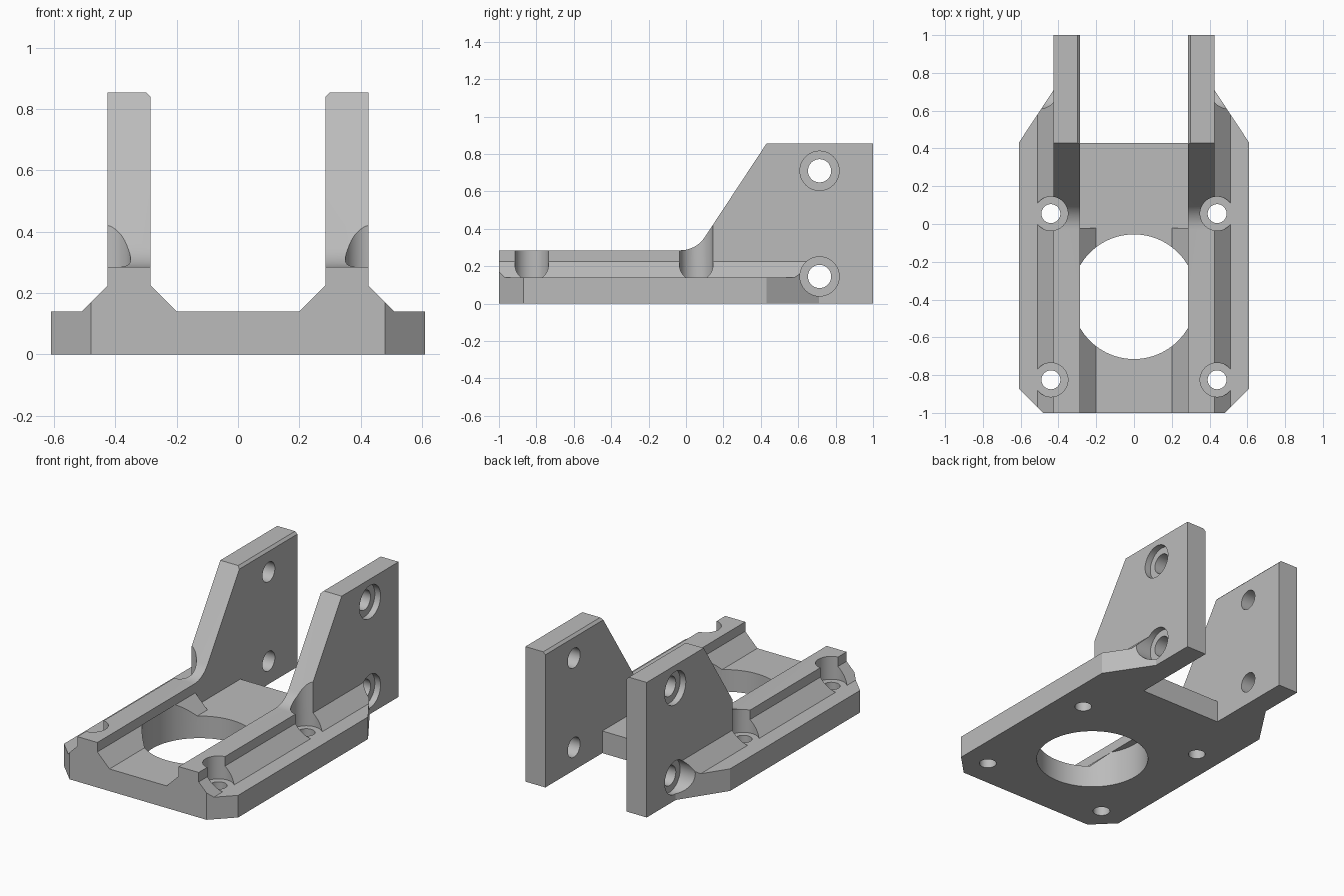
import bpy, bmesh, math
from mathutils import Vector, Matrix

cube = bpy.data.objects.get("Cube")
if cube:
    bpy.data.objects.remove(cube, do_unlink=True)

gray = bpy.data.materials.new("machined_gray")
gray.use_nodes = True
COLOR = (0.5, 0.5, 0.5, 1)
gray.diffuse_color = COLOR
gray.node_tree.nodes["Principled BSDF"].inputs["Base Color"].default_value = COLOR


def finish(name, bm):
    bmesh.ops.recalc_face_normals(bm, faces=bm.faces)
    mesh = bpy.data.meshes.new(name)
    bm.to_mesh(mesh)
    bm.free()
    mesh.materials.append(gray)
    obj = bpy.data.objects.new(name, mesh)
    bpy.context.collection.objects.link(obj)
    return obj


def prism(name, points, axis, lo, hi):
    """Extrude a closed 2D profile along one axis."""
    place = {"x": lambda p: (lo, p[0], p[1]),
             "y": lambda p: (p[0], lo, p[1]),
             "z": lambda p: (p[0], p[1], lo)}[axis]
    bm = bmesh.new()
    face = bm.faces.new([bm.verts.new(place(p)) for p in points])
    extruded = bmesh.ops.extrude_face_region(bm, geom=[face])["geom"]
    shift = Vector([hi - lo if a == axis else 0 for a in "xyz"])
    bmesh.ops.translate(bm, vec=shift,
                        verts=[v for v in extruded if isinstance(v, bmesh.types.BMVert)])
    return finish(name, bm)


def cylinder(name, center, radius, axis, lo, hi, segments=48):
    """Round cutter through a 2D centre, running along an axis."""
    ring = [(center[0] + radius * math.cos(math.tau * i / segments),
             center[1] + radius * math.sin(math.tau * i / segments))
            for i in range(segments)]
    return prism(name, ring, axis, lo, hi)


def combine(target, tool, operation):
    mod = target.modifiers.new("combine", "BOOLEAN")
    mod.operation, mod.solver, mod.object = operation, "EXACT", tool
    bpy.context.view_layer.objects.active = target
    bpy.ops.object.modifier_apply(modifier=mod.name)
    bpy.data.objects.remove(tool, do_unlink=True)


def cut(target, tool):
    combine(target, tool, "DIFFERENCE")


def mirrored(points):
    return points + [(-x, y) for x, y in reversed(points)]


IN, OUT = 0.285, 0.425          # inner and outer faces of the side arms
PLATE, RIB, TOP = 0.14, 0.285, 0.855

# Base plate with clipped corners and a notch between the arms
outline = mirrored([(0.48, -1), (0.61, -0.87), (0.61, 0.43),
                    (OUT, 0.71), (IN, 0.71), (IN, 0.43)])
bracket = prism("mounting_bracket", outline, "z", 0, 0.225)

# Sloped channel down the middle, square-sided behind the bore
channel = mirrored([(0.2, PLATE), (0.36, 0.3)])
cut(bracket, prism("channel", channel, "y", -1.1, 0))
pocket = mirrored([(IN, PLATE), (IN, 0.3)])
cut(bracket, prism("rear_pocket", pocket, "y", -0.02, 0.5))

# Sloped shoulders outside the ribs
for s in (-1, 1):
    shoulder = [(s * x, z) for x, z in ((0.51, PLATE), (0.7, PLATE), (0.7, 0.3), (0.35, 0.3))]
    cut(bracket, prism("shoulder", shoulder, "y", -1.1, 1))

# Side arms: low rib, curved foot, slope and tall rear lug
angle = math.atan2(TOP - RIB, 0.376)
start, tangent = -0.03, 0.084
radius = tangent / math.tan(angle / 2)
foot = [(start + radius * math.sin(angle * i / 10),
         RIB + radius * (1 - math.cos(angle * i / 10))) for i in range(11)]
side = [(-1, 0), (-1, RIB)] + foot + [(0.43, TOP), (1, TOP), (1, 0)]
for s in (-1, 1):
    arm = prism("arm", side, "x", *sorted((s * IN, s * OUT)))
    bevel = [(s * x, z) for x, z in ((0.28, 0.835), (0.305, 0.86), (0.28, 0.86))]
    cut(arm, prism("arm_bevel", bevel, "y", 0.3, 1.1))
    combine(bracket, arm, "UNION")

# Central bore, stopping beneath the ribs
cut(bracket, cylinder("bore", (0, -0.385), 0.33, "z", -0.1, 0.225, 96))

for s in (-1, 1):
    # Vertical screw holes with open counterbores
    for y in (-0.825, 0.055):
        cut(bracket, cylinder("screw_hole", (s * 0.44, y), 0.05, "z", -0.1, 0.2))
        cut(bracket, cylinder("screw_seat", (s * 0.44, y), 0.09, "z", PLATE, 1))
    # Cross holes in the lugs with outer counterbores
    for z in (0.145, 0.71):
        cut(bracket, cylinder("cross_hole", (0.714, z), 0.062, "x", *sorted((s * 0.2, s * 0.7))))
        cut(bracket, cylinder("cross_seat", (0.714, z), 0.105, "x", *sorted((s * 0.385, s * 0.7))))

bpy.ops.object.select_all(action="DESELECT")
bracket.select_set(True)
bpy.context.view_layer.objects.active = bracket
bpy.ops.object.shade_smooth_by_angle(angle=math.radians(25))
